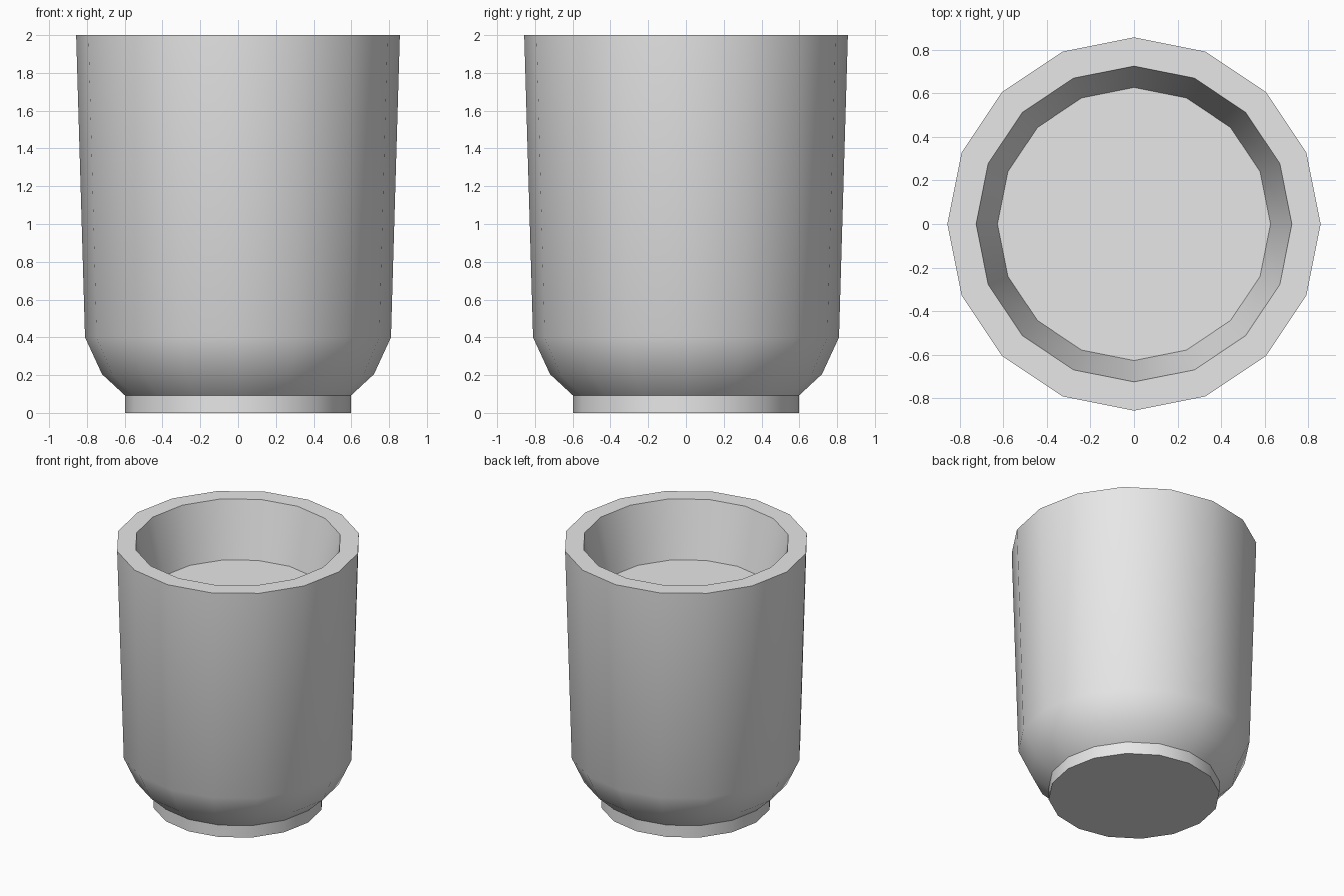
import bpy
import bmesh
from math import cos, sin, tau, radians

cube = bpy.data.objects.get("Cube")
if cube:
    bpy.data.objects.remove(cube, do_unlink=True)

SIDES = 16

# Single plain grey material
grey = bpy.data.materials.new("light_grey")
grey.use_nodes = True
colour = (0.8, 0.8, 0.8, 1)
grey.diffuse_color = colour
grey.node_tree.nodes["Principled BSDF"].inputs["Base Color"].default_value = colour


def lathe(name, profile):
    """Revolve (radius, height) points around z and cap both ends."""
    bm = bmesh.new()
    rings = [[bm.verts.new((r * cos(tau * i / SIDES), r * sin(tau * i / SIDES), z))
              for i in range(SIDES)] for r, z in profile]
    for low, high in zip(rings, rings[1:]):
        for i in range(SIDES):
            j = (i + 1) % SIDES
            bm.faces.new((low[i], low[j], high[j], high[i]))
    bm.faces.new(rings[0][::-1])
    bm.faces.new(rings[-1])
    bmesh.ops.recalc_face_normals(bm, faces=bm.faces)
    mesh = bpy.data.meshes.new(name)
    bm.to_mesh(mesh)
    bm.free()
    mesh.materials.append(grey)
    obj = bpy.data.objects.new(name, mesh)
    bpy.context.collection.objects.link(obj)
    bpy.ops.object.select_all(action="DESELECT")
    obj.select_set(True)
    bpy.context.view_layer.objects.active = obj
    bpy.ops.object.shade_smooth_by_angle(angle=radians(30))
    return obj


# Cup: foot, rounded shoulder, tapered wall, thick rim, shallow inner well
lathe("cup", [
    (0.598, 0), (0.598, 0.092),
    (0.72, 0.205), (0.81, 0.4), (0.857, 2),
    (0.725, 2), (0.627, 1.575),
])
